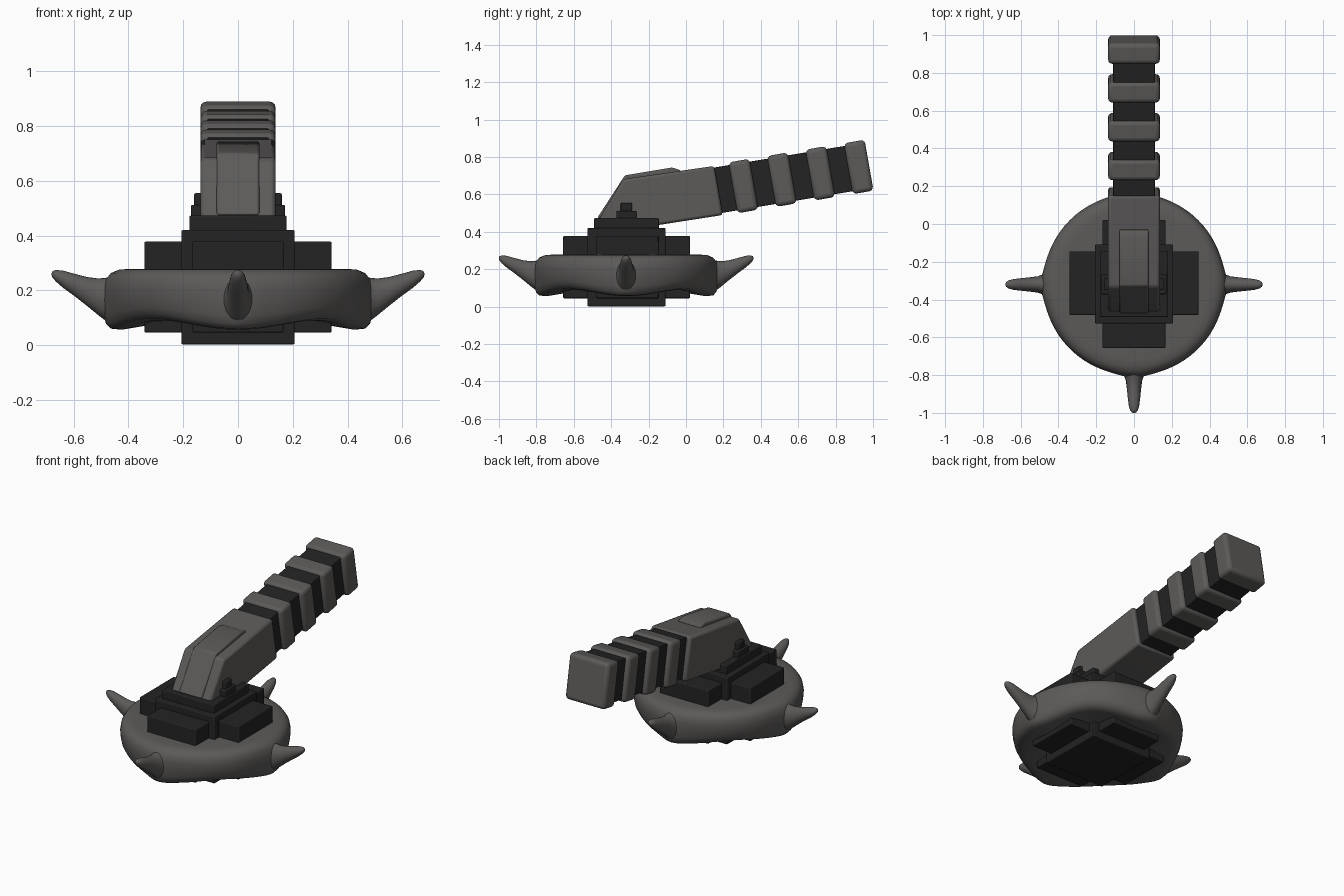
import bpy, bmesh, math
from mathutils import Vector, Matrix

if "Cube" in bpy.data.objects:
    bpy.data.objects.remove(bpy.data.objects["Cube"])

CY = -0.32  # hub centre in y


def material(name, c):
    m = bpy.data.materials.new(name)
    m.diffuse_color = (*c, 1)
    m.use_nodes = True
    m.node_tree.nodes["Principled BSDF"].inputs["Base Color"].default_value = m.diffuse_color
    return m


GREY = material("warm grey", (0.108, 0.103, 0.100))
DARK = material("charcoal", (0.017, 0.017, 0.017))


def finish(bm, name, mat, bevel=0.0, segs=2, angle=40):
    bmesh.ops.recalc_face_normals(bm, faces=bm.faces)
    me = bpy.data.meshes.new(name)
    bm.to_mesh(me)
    bm.free()
    me.materials.append(mat)
    ob = bpy.data.objects.new(name, me)
    bpy.context.collection.objects.link(ob)
    if bevel:
        b = ob.modifiers.new("bevel", 'BEVEL')
        b.width, b.segments, b.limit_method = bevel, segs, 'ANGLE'
    bpy.ops.object.select_all(action='DESELECT')
    ob.select_set(True)
    bpy.context.view_layer.objects.active = ob
    bpy.ops.object.shade_smooth_by_angle(angle=math.radians(angle))
    return ob


def box(name, lo, hi, mat=DARK, bevel=0.006):
    lo, hi = Vector(lo), Vector(hi)
    bm = bmesh.new()
    bmesh.ops.create_cube(bm, size=1)
    for v in bm.verts:
        v.co = (lo + hi) / 2 + Vector(a * b for a, b in zip(v.co, hi - lo))
    return finish(bm, name, mat, bevel)


def tilted_box(name, y, z, size, tilt, mat, bevel):
    bm = bmesh.new()
    bmesh.ops.create_cube(bm, size=1)
    m = Matrix.Translation((0, y, z)) @ Matrix.Rotation(math.radians(tilt), 4, 'X')
    bm.transform(m @ Matrix.Diagonal((*size, 1)))
    return finish(bm, name, mat, bevel, 3)


def side_profile(name, pts, half, mat, bevel):
    bm = bmesh.new()
    f = bm.faces.new([bm.verts.new((-half, y, z)) for y, z in pts])
    ext = bmesh.ops.extrude_face_region(bm, geom=[f])
    for v in ext["geom"]:
        if isinstance(v, bmesh.types.BMVert):
            v.co.x = half
    return finish(bm, name, mat, bevel)


def loft(bm, rings):
    vs = [[bm.verts.new(p) for p in r] for r in rings]
    n = len(vs[0])
    for a, b in zip(vs, vs[1:]):
        for i in range(n):
            bm.faces.new((a[i], a[(i + 1) % n], b[(i + 1) % n], b[i]))
    bm.faces.new(vs[0])
    bm.faces.new(vs[-1])


# round body, bulging around each spike
def disc_ring(r, z, drop, flare):
    out = []
    for i in range(128):
        t = 2 * math.pi * i / 128
        w = abs(math.cos(2 * t)) ** 2 if abs(math.cos(2 * t)) > 0 else 0
        w = w if math.cos(2 * t) ** 2 > 0 else 0
        near = max(abs(math.cos(t)), abs(math.sin(t))) ** 60
        rr = r + flare * near
        zz = z + drop * (1 - w)
        out.append((rr * math.cos(t), CY + rr * math.sin(t), zz))
    return out


profile = [(0.15, 0.075, 0.02, 0), (0.34, 0.07, 0.025, 0), (0.405, 0.056, 0.034, 0.02),
           (0.44, 0.06, 0.036, 0.025), (0.46, 0.078, 0.036, 0.022), (0.471, 0.11, 0.025, 0.02),
           (0.478, 0.16, 0.01, 0.016), (0.481, 0.205, 0, 0.01), (0.475, 0.24, 0, 0.008),
           (0.46, 0.263, 0, 0.004), (0.435, 0.275, 0, 0), (0.40, 0.278, 0, 0), (0.15, 0.275, 0, 0)]
bm = bmesh.new()
loft(bm, [disc_ring(*p) for p in profile])
finish(bm, "round_body", GREY, angle=60)

# four upturned spikes: distance, centre height, half height, half width
sections = [(0.40, 0.165, 0.10, 0.10), (0.45, 0.162, 0.094, 0.075), (0.48, 0.166, 0.080, 0.054),
            (0.51, 0.176, 0.067, 0.043), (0.55, 0.195, 0.053, 0.038), (0.60, 0.221, 0.040, 0.033),
            (0.64, 0.241, 0.031, 0.028), (0.665, 0.253, 0.021, 0.021), (0.677, 0.258, 0.012, 0.012),
            (0.681, 0.259, 0.003, 0.003)]
for k, side in enumerate(("right", "back", "left", "front")):
    bm = bmesh.new()
    loft(bm, [[(r, hw * math.cos(a), zc + hz * math.sin(a))
               for a in (2 * math.pi * i / 24 for i in range(24))] for r, zc, hz, hw in sections])
    bm.transform(Matrix.Translation((0, CY, 0)) @ Matrix.Rotation(k * math.pi / 2, 4, 'Z'))
    finish(bm, side + "_spike", GREY, angle=60)

# stacked dark hub blocks
box("hub_cross_wide", (-0.342, -0.482, 0.045), (0.342, -0.145, 0.378))
box("hub_cross_long", (-0.167, -0.657, 0.045), (0.167, 0.022, 0.378))
box("hub_core", (-0.207, -0.527, 0.002), (0.207, -0.109, 0.42))
box("hub_cap", (-0.178, -0.493, 0.41), (0.178, -0.145, 0.473))

# hinge steps on both sides of the handle
for s, n in ((-1, "left"), (1, "right")):
    x = sorted((s * 0.10, s * 0.172))
    box(n + "_hinge_base", (x[0], -0.372, 0.46), (x[1], -0.265, 0.512))
    x = sorted((s * 0.10, s * 0.160))
    box(n + "_hinge_pin", (x[0], -0.349, 0.50), (x[1], -0.288, 0.555))

# handle neck with raised plate
side_profile("handle_neck", [(-0.468, 0.465), (-0.335, 0.682), (0.150, 0.752), (0.197, 0.490),
                             (-0.145, 0.437), (-0.40, 0.45)], 0.137, GREY, 0.014)
side_profile("neck_plate", [(-0.474, 0.475), (-0.327, 0.702), (-0.075, 0.744), (-0.025, 0.728),
                            (-0.10, 0.66), (-0.30, 0.60), (-0.40, 0.475)], 0.078, GREY, 0.008)

# dark grip core and grey ribs
SLOPE = 9.4
tilted_box("grip_core", 0.53, 0.682, (0.222, 0.78, 0.246), SLOPE, DARK, 0.004)
for i in range(4):
    y = 0.307 + 0.2055 * i
    tilted_box("grip_rib_%d" % (i + 1), y, 0.645 + 0.1655 * (y - 0.307),
               (0.274, 0.112, 0.276), 10, GREY, 0.022)
